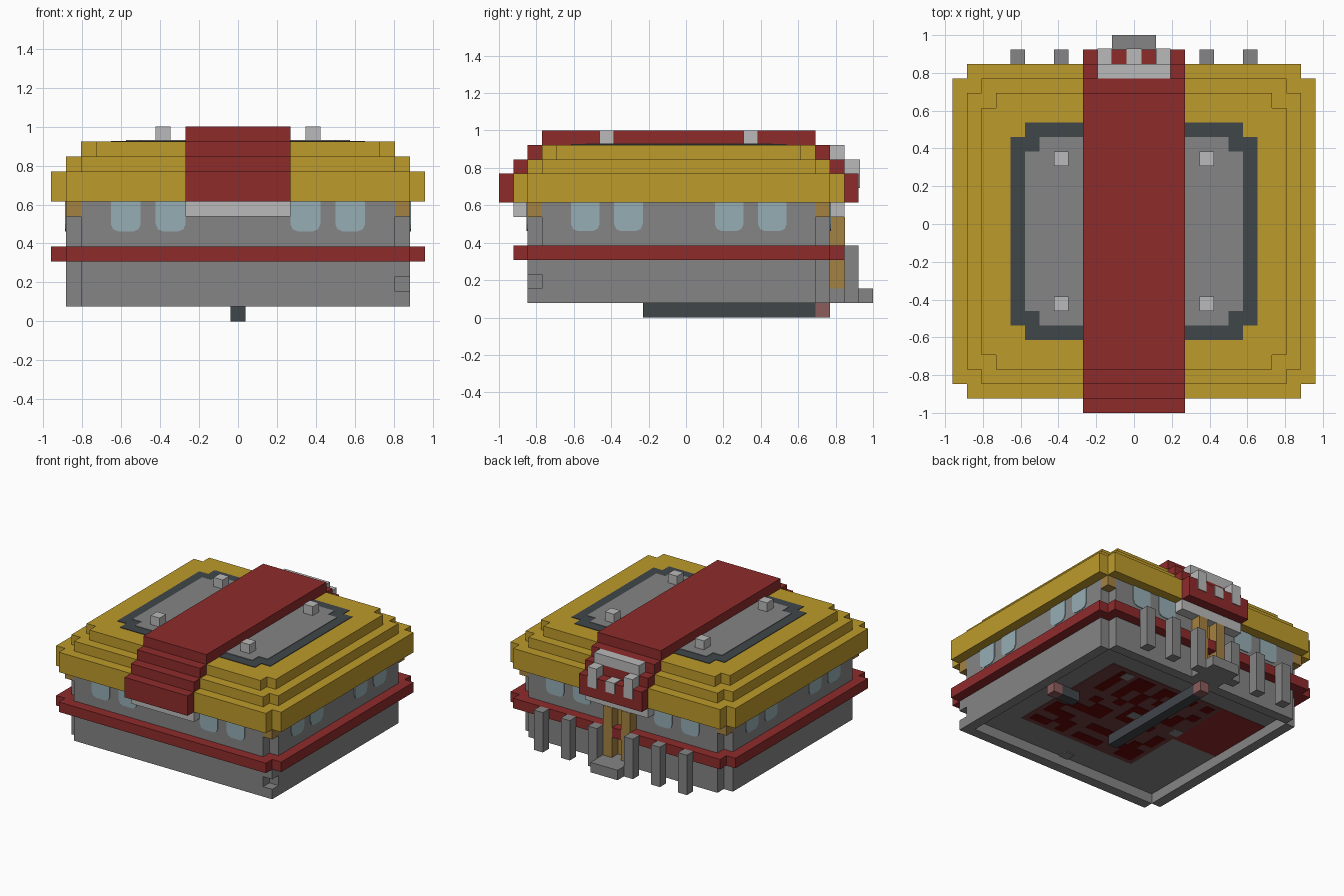
import bpy
import random
from mathutils import Vector

if "Cube" in bpy.data.objects:
    bpy.data.objects.remove(bpy.data.objects["Cube"], do_unlink=True)

U = 1 / 13  # one building block


def material(name, rgb):
    col = [(c / 255 / 12.92 if c < 11 else ((c / 255 + 0.055) / 1.055) ** 2.4) for c in rgb] + [1]
    m = bpy.data.materials.new(name)
    m.use_nodes = True
    m.diffuse_color = col
    m.node_tree.nodes["Principled BSDF"].inputs["Base Color"].default_value = col
    return m


GOLD = material("gold roof", (190, 155, 43))
WOOD = material("brown wood", (165, 130, 65))
GREY = material("stone grey", (133, 133, 133))
LIGHT = material("light stone", (186, 186, 186))
RED = material("red trim", (143, 43, 43))
SLATE = material("dark slate", (64, 70, 74))
GLASS = material("pale glass", (150, 174, 181))
PINK = material("dull pink", (140, 92, 92))
MAROON = material("maroon floor", (112, 62, 62))
DARKRED = material("deep red", (100, 8, 8))


def prism(name, base, offset, mat):
    """Extrude a closed outline of block coordinates along an offset."""
    n = len(base)
    base = [Vector(p) for p in base]
    verts = [p * U for p in base] + [(p + Vector(offset)) * U for p in base]
    faces = [list(range(n))[::-1], list(range(n, 2 * n))]
    faces += [(i, (i + 1) % n, (i + 1) % n + n, i + n) for i in range(n)]
    me = bpy.data.meshes.new(name)
    me.from_pydata(verts, [], faces)
    me.materials.append(mat)
    ob = bpy.data.objects.new(name, me)
    bpy.context.collection.objects.link(ob)
    import bmesh
    bm = bmesh.new()
    bm.from_mesh(me)
    bmesh.ops.recalc_face_normals(bm, faces=bm.faces)
    bm.to_mesh(me)
    bm.free()
    return ob


def box(name, x, y, z, mat):
    base = [(x[0], y[0], z[0]), (x[1], y[0], z[0]), (x[1], y[1], z[0]), (x[0], y[1], z[0])]
    return prism(name, base, (0, 0, z[1] - z[0]), mat)


def notched(name, hx, hy, z, mat):
    """Slab with a one-block notch in each corner, centred on the building."""
    quarter = [(hx, hy - 1), (hx - 1, hy - 1), (hx - 1, hy)]
    pts = []
    for sx, sy in ((1, 1), (-1, 1), (-1, -1), (1, -1)):
        q = quarter if sx * sy > 0 else quarter[::-1]
        pts += [(sx * a, sy * b - 0.5, z[0]) for a, b in q]
    return prism(name, pts, (0, 0, z[1] - z[0]), mat)


# Base, trim band, walls and stepped roof
notched("base", 11.5, 10.5, (2, 4), GREY)
notched("trim_band", 12.5, 11.5, (4, 5), RED)
notched("walls", 11.5, 10.5, (5, 8), GREY)
notched("roof_lower", 12.5, 11.5, (8, 10), GOLD)
notched("roof_middle", 11.5, 10.5, (10, 11), GOLD)
notched("roof_upper", 10.5, 9.5, (11, 12), GOLD)
notched("roof_panel_border", 8.5, 7.5, (12, 12.05), SLATE)
notched("roof_panel", 7.5, 6.5, (12, 12.1), GREY)

# Rim under the base
for i, y in enumerate((-11, 9)):
    box(f"rim_y_{i}", (-10.5, 10.5), (y, y + 1), (1, 2), GREY)
for i, x in enumerate((-11.5, 10.5)):
    box(f"rim_x_{i}", (x, x + 1), (-10, 9), (1, 2), GREY)

# Filled front corner with a one-block gap
for z in (1, 3):
    box(f"corner_block_{z}", (10.5, 11.5), (-11, -10), (z, z + 1), GREY)

# Wooden blocks at the tops of the wall corners
for x in (-11.5, 10.5):
    for y in (-11, 9):
        box("corner_capital", (x, x + 1), (y, y + 1), (7, 8), WOOD)

# Red stripe stepping over the roof
for z0, z1, reach in ((8, 10, 12.5), (10, 11, 11.5), (11, 12, 10.5), (12, 13, 9.5)):
    box("roof_stripe", (-3.5, 3.5), (-reach - 0.5, reach - 0.5), (z0, z1), RED)
for name, y in (("front_lintel", -12), ("back_lintel", 10)):
    box(name, (-3.5, 3.5), (y, y + 1), (7, 8), LIGHT)

# Roof pegs
for x in (-5.5, 4.5):
    for y in (-6, 4):
        box("roof_peg", (x, x + 1), (y, y + 1), (12, 13), LIGHT)

# Sign above the door
box("sign_bar", (-2.5, 2.5), (10, 11), (11, 12), LIGHT)
for x in (-2.5, 1.5):
    box("sign_post", (x, x + 1), (11, 12.08), (9, 11), LIGHT)
box("sign_centre", (-0.5, 0.5), (11, 12.08), (9, 10.1), LIGHT)

# Windows with clipped lower corners
T = 0.07
outline = [(0.5, 6), (1.5, 6), (1.85, 6.15), (2, 6.5), (2, 8), (0, 8), (0, 6.5), (0.15, 6.15)]
for u in (-8.5, -5.5, 3.5, 6.5):
    for y, d in ((-11, -T), (10, T)):
        prism("window_y", [(u + a, y, z) for a, z in outline], (0, d, 0), GLASS)
for u in (-8, -5, 2, 5):
    for x, d in ((-11.5, -T), (11.5, T)):
        prism("window_x", [(x, u + a, z) for a, z in outline], (d, 0, 0), GLASS)

# Door, posts, steps and railing
box("door", (-1.5, 1.5), (9, 10.1), (2, 7), WOOD)
for x in (-1.5, 0.5):
    box("door_post", (x, x + 1), (10, 11.05), (2, 7), WOOD)
box("landing", (-1.5, 1.5), (10, 12), (1, 2), GREY)
box("step", (-1.5, 1.5), (12, 13), (1, 2), GREY)
for x in (-8, -5, -2, 2, 5, 8):
    box("railing_post", (x - 0.5, x + 0.5), (11, 12), (1, 5), GREY)

# Underside beams
box("beam", (-0.5, 0.5), (-3, 9), (0, 1), SLATE)
box("beam_end", (-0.5, 0.5), (9, 10), (0, 1), PINK)
box("short_beam", (6.5, 8.5), (-1, 0), (1, 2), SLATE)
box("short_beam_end", (8.5, 9.5), (-1, 0), (1, 2), PINK)

# Underside floor patches
box("floor_square", (-5.5, 7.5), (-7, 6), (1.96, 2), MAROON)
box("floor_rug", (-10.5, -5.5), (-1, 6), (1.96, 2), RED)
random.seed(4)
for i in range(12):
    for j in range(12):
        if random.random() < 0.36:
            x, y = i - 5, j - 6.5
            box("floor_blotch", (x, x + 1), (y, y + 1), (1.92, 1.96), DARKRED)
for x, y in ((-5, 0), (0, 0), (5, 5), (0, -9.5)):
    box("floor_stud", (x - 0.5, x + 0.5), (y - 0.5, y + 0.5), (1.9, 2), GREY)
